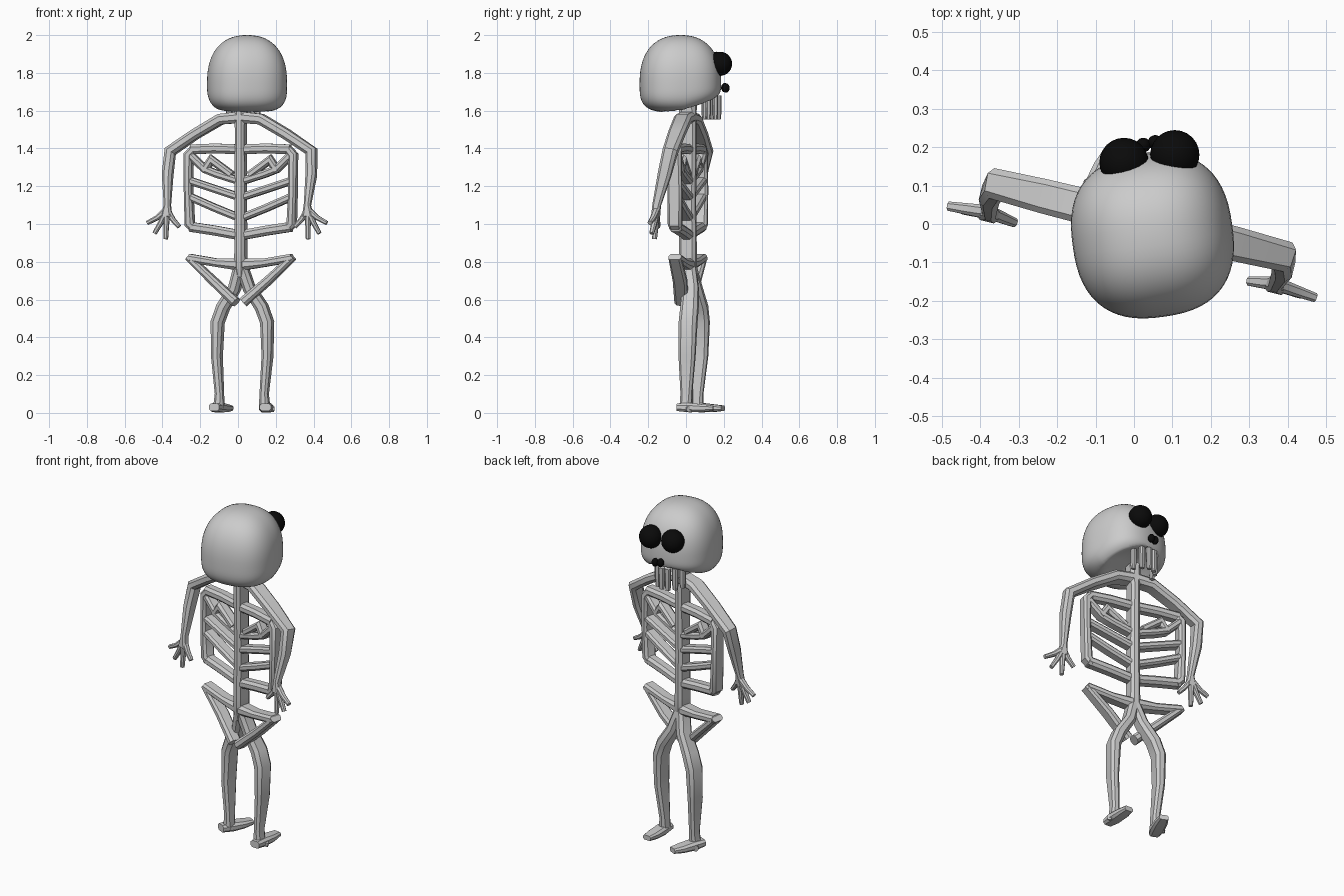
import bpy, bmesh, math
from mathutils import Vector, Matrix

if "Cube" in bpy.data.objects:
    bpy.data.objects.remove(bpy.data.objects["Cube"])


def material(name, c):
    m = bpy.data.materials.new(name)
    m.diffuse_color = (c, c, c, 1)
    m.use_nodes = True
    m.node_tree.nodes["Principled BSDF"].inputs["Base Color"].default_value = m.diffuse_color
    return m


BONE = material("bone_grey", 0.6)
BLACK = material("black", 0.003)
BODY = Matrix.Translation((0.015, 0.01, 0)) @ Matrix.Rotation(math.radians(-14), 4, 'Z')
HEAD = Matrix.Translation((0.048, -0.03, 0)) @ Matrix.Rotation(math.radians(8), 4, 'Z')


def finish(bm, name, mat, matrix, angle=38):
    bmesh.ops.recalc_face_normals(bm, faces=bm.faces)
    me = bpy.data.meshes.new(name)
    bm.to_mesh(me)
    bm.free()
    me.materials.append(mat)
    ob = bpy.data.objects.new(name, me)
    bpy.context.collection.objects.link(ob)
    ob.matrix_world = matrix
    bpy.ops.object.select_all(action='DESELECT')
    ob.select_set(True)
    bpy.context.view_layer.objects.active = ob
    bpy.ops.object.shade_smooth_by_angle(angle=math.radians(angle))
    return ob


def tube(bm, pts, depth_axis=(0, 1, 0)):
    """Octagonal bone through (x, y, z, half width, half depth) stations."""
    P = [Vector(p[:3]) for p in pts]
    rings = []
    for i, p in enumerate(pts):
        a = (P[i] - P[i - 1]).normalized() if i else None
        b = (P[i + 1] - P[i]).normalized() if i < len(P) - 1 else None
        t = ((a or b) + (b or a)).normalized()
        w = t.cross(Vector(depth_axis)).normalized()
        d = w.cross(t)
        hw, hd = p[3], p[4]
        if a and b:
            hw /= max(0.7, t.dot(a))
        c = min(hw, hd) * 0.55
        sec = [(hw, hd - c), (hw - c, hd), (c - hw, hd), (-hw, hd - c),
               (-hw, c - hd), (c - hw, -hd), (hw - c, -hd), (hw, c - hd)]
        rings.append([bm.verts.new(P[i] + w * u + d * v) for u, v in sec])
    for r, q in zip(rings, rings[1:]):
        for k in range(8):
            bm.faces.new((r[k], r[(k + 1) % 8], q[(k + 1) % 8], q[k]))
    bm.faces.new(rings[0])
    bm.faces.new(rings[-1])


# spine
bm = bmesh.new()
tube(bm, [(0, 0, 1.65, .032, .045), (0, 0, 1.5, .025, .045), (0, 0, 1.1, .028, .042),
          (0, 0, .86, .028, .046), (0, 0, .78, .03, .045), (0, 0, .72, .02, .03)])
finish(bm, "spine", BONE, BODY)

for s, side in ((-1, "left"), (1, "right")):
    # shoulder and arm
    bm = bmesh.new()
    tube(bm, [(0, 0, 1.565, .03, .045), (s * .11, 0, 1.555, .028, .047),
              (s * .25, 0, 1.475, .027, .045), (s * .385, 0, 1.385, .027, .04),
              (s * .392, -.03, 1.26, .027, .035), (s * .382, -.075, 1.1, .017, .022),
              (s * .385, -.08, 1.04, .03, .02)])
    finish(bm, side + "_arm", BONE, BODY)

    # hand with spread fingers
    bm = bmesh.new()
    for x, z in ((.49, 1.005), (.45, .95), (.388, .92), (.315, .985)):
        tube(bm, [(s * .385, -.075, 1.075, .018, .018),
                  (s * (.385 * .5 + x * .5), -.08, z * .5 + .53, .013, .015),
                  (s * x, -.085, z, .011, .012)])
    finish(bm, side + "_hand", BONE, BODY)

    # ribs and outer rib bar
    bm = bmesh.new()
    for row in ([(0, 1.395), (.14, 1.4), (.27, 1.395)],
                [(0, 1.225), (.13, 1.265), (.195, 1.29), (.28, 1.37)],
                [(.05, 1.26), (.16, 1.34), (.2, 1.28)],
                [(0, 1.14), (.14, 1.185), (.28, 1.23)],
                [(0, 1.03), (.14, 1.085), (.28, 1.145)],
                [(0, .94), (.14, .965), (.275, .985)]):
        tube(bm, [(s * x, 0, z, .026 if z > 1.38 or z < 1 else .02, .033) for x, z in row])
    tube(bm, [(s * .25, 0, 1.405, .02, .03), (s * .285, 0, 1.365, .023, .036),
              (s * .285, 0, 1.18, .02, .038), (s * .278, 0, 1.0, .023, .038),
              (s * .25, 0, .97, .02, .03)])
    finish(bm, side + "_ribs", BONE, BODY)

    # pelvis
    bm = bmesh.new()
    tube(bm, [(0, 0, .785, .032, .042), (s * .13, 0, .795, .022, .036),
              (s * .28, 0, .82, .022, .036)])
    tube(bm, [(s * .285, 0, .825, .018, .034), (s * .15, -.005, .7, .022, .038),
              (s * .02, -.03, .585, .025, .036)])
    finish(bm, side + "_pelvis", BONE, BODY)

    # leg
    bm = bmesh.new()
    tube(bm, [(0, 0, .79, .03, .04), (s * .04, .025, .66, .03, .042),
              (s * .105, .035, .56, .032, .047), (s * .135, .035, .48, .031, .048),
              (s * .138, .03, .3, .025, .044), (s * .122, .022, .1, .021, .03),
              (s * .125, .02, .025, .028, .032)])
    finish(bm, side + "_leg", BONE, BODY)

    # foot
    bm = bmesh.new()
    tube(bm, [(s * .14, -.025, .03, .03, .02), (s * .128, .04, .028, .038, .025),
              (s * .115, .11, .025, .036, .02), (s * .105, .165, .025, .026, .014)], (0, 0, 1))
    tube(bm, [(s * .125, .02, .025, .02, .018), (s * .165, .05, .02, .016, .016)], (0, 0, 1))
    finish(bm, side + "_foot", BONE, BODY)

# skull: rounded block with a domed top and a hollow underside
bm = bmesh.new()
bmesh.ops.create_cube(bm, size=2)
bmesh.ops.subdivide_edges(bm, edges=bm.edges, cuts=15, use_grid_fill=True)
for v in bm.verts:
    d = v.co.normalized()
    p = 2.35 if d.z > 0 else 3.6
    d /= (abs(d.x) ** 2.5 + abs(d.y) ** 2.5) ** (p / 2.5) + abs(d.z) ** p and \
        ((abs(d.x) ** 2.5 + abs(d.y) ** 2.5) ** (p / 2.5) + abs(d.z) ** p) ** (1 / p)
    z = 1.745 + d.z * (.255 if d.z > 0 else .155)
    if d.z < 0:
        z += max(0, d.y) * .06 * -d.z
        r = math.hypot(d.x, d.y - .25) / .75
        if d.z < -.6 and r < 1:
            z += .07 * (1 - r * r)
    v.co = (d.x * .209, d.y * .213, z)
finish(bm, "skull", BONE, HEAD, 60)

# teeth hanging in an arc under the face
bm = bmesh.new()
for i in range(6):
    a = math.radians(-62 + i * 124 / 5)
    x, y = .085 * math.sin(a), .08 + .125 * math.cos(a)
    tube(bm, [(x, y, 1.68, .017, .014), (x, y, 1.58, .016, .013), (x, y, 1.552, .013, .01)])
finish(bm, "teeth", BONE, HEAD)


# eyes and nostrils
def ball(name, loc, r, sz=1):
    bm = bmesh.new()
    bmesh.ops.create_uvsphere(bm, u_segments=24, v_segments=14, radius=r)
    bmesh.ops.scale(bm, vec=(1, 1, sz), verts=bm.verts)
    finish(bm, name, BLACK, Matrix.Translation(loc), 60)


ball("left_eye", (-.026, .16, 1.848), .064)
ball("right_eye", (.106, .18, 1.848), .064)
ball("left_nostril", (.024, .205, 1.722), .019, 1.3)
ball("right_nostril", (.055, .212, 1.72), .019, 1.3)
